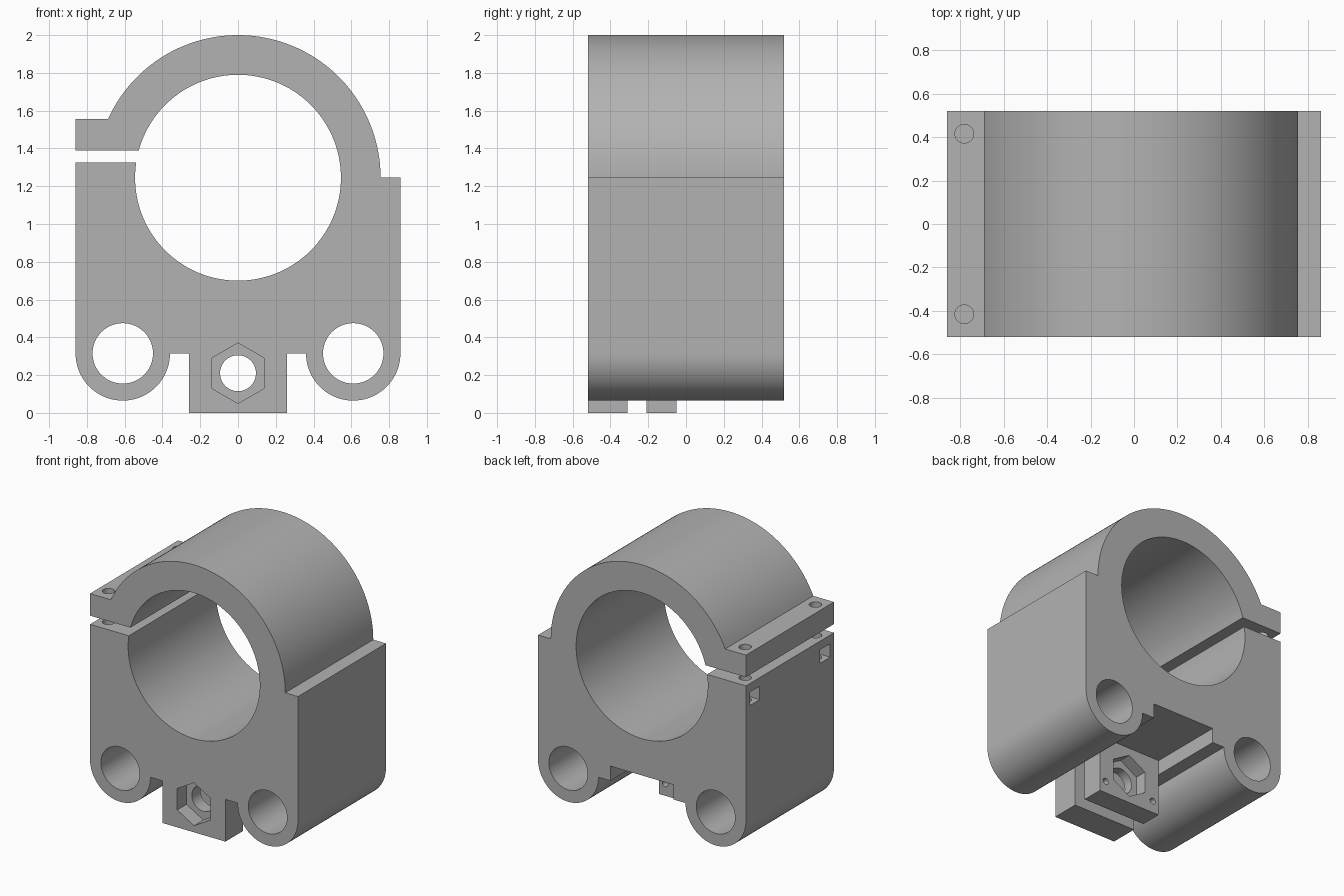
import bpy
import bmesh
from math import pi, sin, cos, acos, asin, radians
from mathutils import Matrix, Vector

default = bpy.data.objects.get("Cube")
if default:
    bpy.data.objects.remove(default, do_unlink=True)

GREY = (0.45, 0.45, 0.45, 1)
plastic = bpy.data.materials.new("grey plastic")
plastic.use_nodes = True
plastic.diffuse_color = GREY
plastic.node_tree.nodes["Principled BSDF"].inputs["Base Color"].default_value = GREY

DEPTH = 0.52                    # half length along y
SIDE = 0.86                     # half width of the body
BORE_Z, BORE_R, RING_R = 1.245, 0.545, 0.755
ROD_X, ROD_Z, BOSS_R, ROD_R = 0.61, 0.315, 0.25, 0.16
SLIT_LOW, SLIT_HIGH, FLANGE_TOP = 1.325, 1.39, 1.555
BLOCK_X, NOTCH_Z = 0.26, 0.425
SCREW_Z = 0.21


def make_object(name, bm):
    bmesh.ops.recalc_face_normals(bm, faces=bm.faces)
    mesh = bpy.data.meshes.new(name)
    bm.to_mesh(mesh)
    bm.free()
    obj = bpy.data.objects.new(name, mesh)
    mesh.materials.append(plastic)
    bpy.context.collection.objects.link(obj)
    return obj


def box(name, low, high):
    low, high = Vector(low), Vector(high)
    bm = bmesh.new()
    bmesh.ops.create_cube(bm, size=1)
    bmesh.ops.scale(bm, vec=high - low, verts=bm.verts)
    bmesh.ops.translate(bm, vec=(low + high) / 2, verts=bm.verts)
    return make_object(name, bm)


def cylinder(name, start, end, radius, sides=64):
    """Prism between two points; a corner points up when it lies along y."""
    start, end = Vector(start), Vector(end)
    axis = end - start
    bm = bmesh.new()
    turn = Matrix.Rotation(pi / 2, 4, 'X') if abs(axis.y) > 0 else Matrix()
    spin = Matrix.Rotation(pi / 2, 4, 'Z')
    bmesh.ops.create_cone(bm, cap_ends=True, segments=sides, radius1=radius,
                          radius2=radius, depth=axis.length,
                          matrix=Matrix.Translation((start + end) / 2) @ turn @ spin)
    # Keep a hexagon's corners at the top and bottom
    if sides == 6:
        middle = (start + end) / 2
        top = max(v.co.z for v in bm.verts) - middle.z
        if top < radius * 0.95:
            bmesh.ops.rotate(bm, cent=middle, verts=bm.verts,
                             matrix=Matrix.Rotation(pi / 6, 3, 'Y'))
    return make_object(name, bm)


def cut(obj, cutters):
    bpy.context.view_layer.objects.active = obj
    for cutter in cutters:
        cutter.hide_render = True
        mod = obj.modifiers.new("cut", 'BOOLEAN')
        mod.operation, mod.solver, mod.object = 'DIFFERENCE', 'EXACT', cutter
        bpy.ops.object.modifier_apply(modifier=mod.name)
        bpy.data.objects.remove(cutter, do_unlink=True)


def arc(cx, cz, r, a, b, steps):
    angles = [a + (b - a) * i / steps for i in range(steps + 1)]
    return [(cx + r * cos(t), cz + r * sin(t)) for t in angles]


# Clamp body: one split-ring outline extruded along y
flange_angle = pi - asin((FLANGE_TOP - BORE_Z) / RING_R)
upper = pi - asin((SLIT_HIGH - BORE_Z) / BORE_R)
lower = -pi - asin((SLIT_LOW - BORE_Z) / BORE_R)
outline = [(-SIDE, SLIT_HIGH), (-SIDE, FLANGE_TOP)]
outline += arc(0, BORE_Z, RING_R, flange_angle, 0, 72)
outline += [(SIDE, BORE_Z)]
outline += arc(ROD_X, ROD_Z, BOSS_R, 0, -pi, 36)
outline += [(BLOCK_X, ROD_Z), (BLOCK_X, NOTCH_Z),
            (-BLOCK_X, NOTCH_Z), (-BLOCK_X, ROD_Z)]
outline += arc(-ROD_X, ROD_Z, BOSS_R, 0, -pi, 36)
outline += [(-SIDE, SLIT_LOW)]
outline += arc(0, BORE_Z, BORE_R, lower, upper, 108)

bm = bmesh.new()
face = bm.faces.new([bm.verts.new((x, -DEPTH, z)) for x, z in outline])
side = bmesh.ops.extrude_face_region(bm, geom=[face])["geom"]
bmesh.ops.translate(bm, vec=(0, 2 * DEPTH, 0),
                    verts=[v for v in side if isinstance(v, bmesh.types.BMVert)])
body = make_object("clamp_body", bm)

# Guide rod holes, clamp screw holes and their nut slots
cutters = []
for s in (-1, 1):
    cutters.append(cylinder("rod_hole", (s * ROD_X, -1, ROD_Z), (s * ROD_X, 1, ROD_Z), ROD_R))
    y = s * 0.415
    cutters.append(cylinder("screw_hole", (-0.78, y, 1.1), (-0.78, y, 1.7), 0.043, 32))
    cutters.append(box("nut_slot", (-1, y - 0.058, 1.16), (-0.71, y + 0.058, 1.26)))
cut(body, cutters)

# Two drive nut blocks hanging below, each with a hexagonal pocket
front_block = box("front_nut_block", (-BLOCK_X, -DEPTH, 0), (BLOCK_X, -0.31, NOTCH_Z))
rear_block = box("rear_nut_block", (-BLOCK_X, -0.21, 0), (BLOCK_X, -0.05, NOTCH_Z))
for block, y0, y1 in ((front_block, -0.6, -0.41), (rear_block, -0.14, 0.1)):
    cut(block, [cylinder("screw_bore", (0, -1, SCREW_Z), (0, 1, SCREW_Z), 0.095),
                cylinder("hex_pocket", (0, y0, SCREW_Z), (0, y1, SCREW_Z), 0.16, 6)])
cut(rear_block, [cylinder("pin_hole", (s * 0.208, -0.3, 0.09), (s * 0.208, 0.1, 0.09), 0.023, 24)
                 for s in (-1, 1)])

# Smooth the round walls and keep the edges sharp
bpy.ops.object.select_all(action='DESELECT')
for obj in (body, front_block, rear_block):
    obj.select_set(True)
bpy.context.view_layer.objects.active = body
bpy.ops.object.shade_smooth_by_angle(angle=radians(30))
